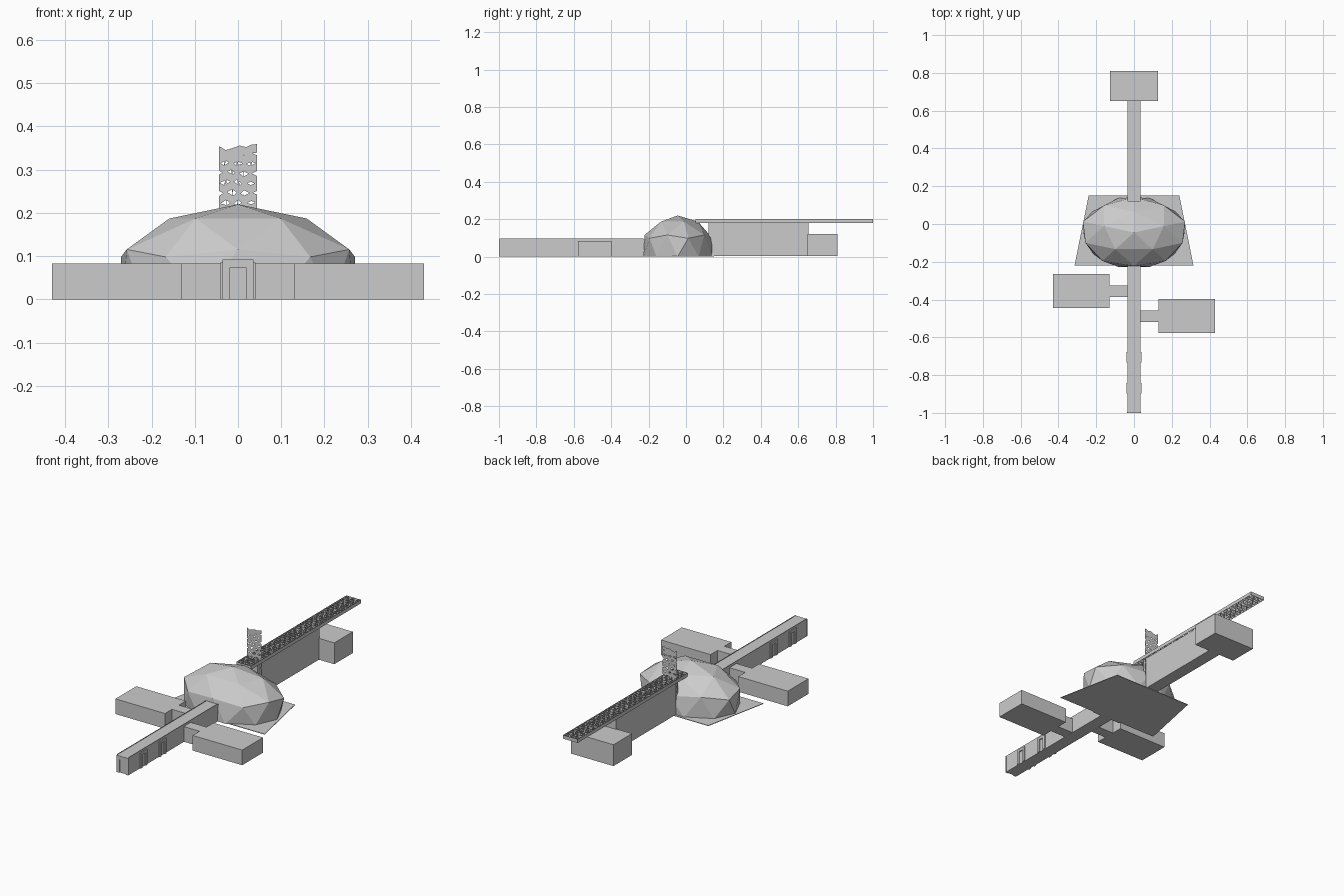
import bpy, bmesh, random
from mathutils import Matrix, Vector

if "Cube" in bpy.data.objects:
    bpy.data.objects.remove(bpy.data.objects["Cube"])

random.seed(4)


def finish(name, bm):
    bmesh.ops.recalc_face_normals(bm, faces=bm.faces[:])
    me = bpy.data.meshes.new(name)
    bm.to_mesh(me)
    bm.free()
    ob = bpy.data.objects.new(name, me)
    bpy.context.collection.objects.link(ob)
    return ob


def prism(name, outline, z0, z1):
    """Upright solid from a plan outline."""
    bm = bmesh.new()
    f = bm.faces.new([bm.verts.new((x, y, z0)) for x, y in outline])
    r = bmesh.ops.extrude_face_region(bm, geom=[f])
    top = [v for v in r["geom"] if isinstance(v, bmesh.types.BMVert)]
    bmesh.ops.translate(bm, verts=top, vec=(0, 0, z1 - z0))
    return finish(name, bm)


def box(name, x0, x1, y0, y1, z0, z1):
    return prism(name, [(x0, y0), (x1, y0), (x1, y1), (x0, y1)], z0, z1)


def lattice(name, origin, u_dir, v_dir, width, length, n, rows, rim, thick, ragged=0.0):
    """Sheet of irregular hexagonal holes, n half-cells wide."""
    bm = bmesh.new()
    u, v, o = Vector(u_dir), Vector(v_dir), Vector(origin)
    du, dv = width / n, length / rows
    grid = {}
    for j in range(rows + 1):
        for i in range(n + 1):
            a, b = i * du, j * dv
            if 0 < i < n:
                a += random.uniform(-.3, .3) * du
            if 0 < j < rows:
                b += dv * ((.17 if (i + j) % 2 else -.17) + random.uniform(-.14, .14))
            elif j == rows:
                b -= random.uniform(0, ragged)
            grid[i, j] = bm.verts.new(o + u * a + v * b)
    for j in range(rows):
        for i in range(-1 + (j + 1) % 2, n, 2):
            cols = [c for c in (i, i + 1, i + 2) if 0 <= c <= n]
            if len(cols) > 1:
                bm.faces.new([grid[c, j] for c in cols] + [grid[c, j + 1] for c in reversed(cols)])
    cells = bm.faces[:]
    bmesh.ops.inset_individual(bm, faces=cells, thickness=rim, use_even_offset=True)
    bmesh.ops.delete(bm, geom=cells, context='FACES')
    ob = finish(name, bm)
    mod = ob.modifiers.new("thickness", 'SOLIDIFY')
    mod.thickness, mod.offset = thick, 0
    return ob


def arch(name, along, centre, w, h, bar, depth):
    """Door frame; along gives the width direction, centre the floor point."""
    bm = bmesh.new()
    d, c = Vector(along), Vector(centre)
    n = Vector((d.y, -d.x, 0))
    pts = [(-w, 0), (-w, h), (w, h), (w, 0), (w - bar, 0), (w - bar, h - bar),
           (bar - w, h - bar), (bar - w, 0)]
    f = bm.faces.new([bm.verts.new(c + d * a + Vector((0, 0, b))) for a, b in pts])
    r = bmesh.ops.extrude_face_region(bm, geom=[f])
    bmesh.ops.translate(bm, verts=[e for e in r["geom"] if isinstance(e, bmesh.types.BMVert)],
                        vec=n * depth)
    return finish(name, bm)


# Faceted dome: upper half of an icosphere with a pulled-in foot ring
bm = bmesh.new()
bmesh.ops.create_icosphere(bm, subdivisions=2, radius=1)
bmesh.ops.delete(bm, geom=[v for v in bm.verts if v.co.z < -.05], context='VERTS')
bmesh.ops.rotate(bm, verts=bm.verts, cent=(0, 0, 0), matrix=Matrix.Rotation(1.5707963, 3, 'Z'))
for p in bm.verts:
    if p.co.z < .05:
        p.co = (p.co.x * .84, p.co.y * .92, 0)
    p.co = (p.co.x * .318, p.co.y * .208 - .045, p.co.z * .22)
bmesh.ops.holes_fill(bm, edges=[e for e in bm.edges if e.is_boundary], sides=0)
finish("dome", bm)

# Tapered ground plate
prism("ground_plate", [(-.315, -.22), (.315, -.22), (.24, .15), (-.24, .15)], 0, .003)

# Front passage with lattice walls and door frames
box("front_passage", -.035, .035, -.995, -.2, 0, .092)
for side, s in (("left", -1), ("right", 1)):
    lattice("passage_wall_" + side, (s * .035, -.998, .003), (0, 0, 1), (0, 1, 0),
            .09, .77, 4, 31, .005, .007)
    for k, y in enumerate((-.87, -.705)):
        arch(f"side_door_{side}_{k}", (0, s, 0), (s * .034, y, 0), .028, .085, .014, .007)
arch("front_door", (1, 0, 0), (0, -.993, 0), .036, .092, .018, .007)

# Side rooms and their connectors
for side, s, y in (("left", -1, -.356), ("right", 1, -.488)):
    a, b, c = s * .03, s * .13, s * .43
    box("connector_" + side, min(a, b), max(a, b), y - .03, y + .03, 0, .083)
    box("room_" + side, min(b, c), max(b, c), y - .09, y + .09, 0, .083)

# Rear wing and end room
box("rear_wing", -.035, .035, .12, .655, .003, .182)
box("end_room", -.128, .128, .65, .81, .003, .12)

# Lattice bridge deck and upright lattice screen
lattice("bridge_deck", (-.044, .05, .19), (1, 0, 0), (0, 1, 0), .088, .95, 6, 42, .005, .02)
lattice("upright_screen", (-.044, .14, .05), (1, 0, 0), (0, 0, 1), .088, .30, 6, 13,
        .005, .02, .018)
